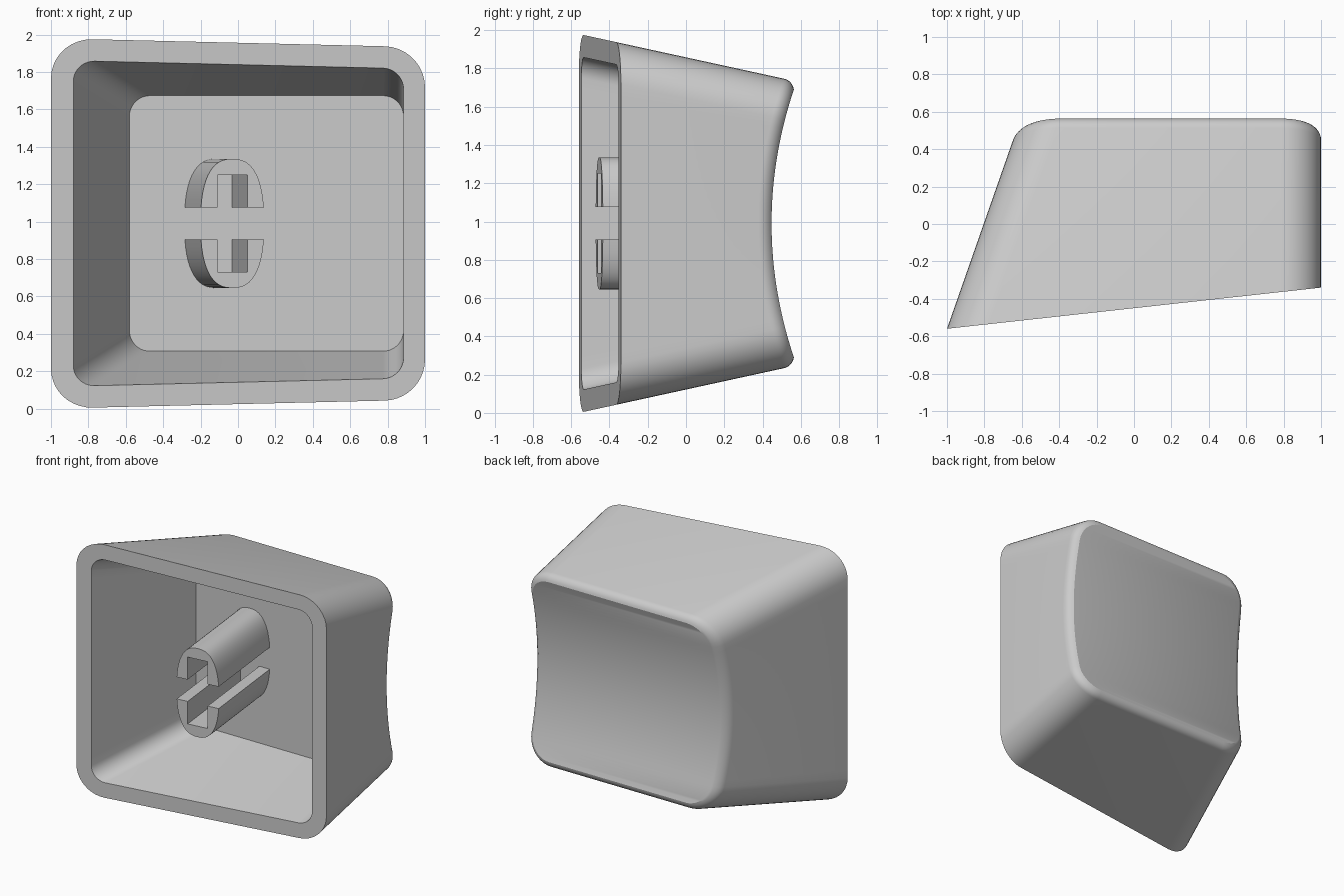
import bpy
import math

if "Cube" in bpy.data.objects:
    bpy.data.objects.remove(bpy.data.objects["Cube"])

MID = 0.99          # height of the mirror plane
CEILING = 0.31      # depth of the cavity floor

grey = bpy.data.materials.new("light grey plastic")
grey.use_nodes = True
grey.diffuse_color = (0.6, 0.6, 0.6, 1)
grey.node_tree.nodes["Principled BSDF"].inputs["Base Color"].default_value = (0.6, 0.6, 0.6, 1)


def make(name, verts, faces):
    mesh = bpy.data.meshes.new(name)
    mesh.from_pydata(verts, [], faces)
    mesh.materials.append(grey)
    obj = bpy.data.objects.new(name, mesh)
    bpy.context.collection.objects.link(obj)
    bpy.ops.object.select_all(action="DESELECT")
    obj.select_set(True)
    bpy.context.view_layer.objects.active = obj
    bpy.ops.object.mode_set(mode="EDIT")
    bpy.ops.mesh.select_all(action="SELECT")
    bpy.ops.mesh.normals_make_consistent(inside=False)
    bpy.ops.object.mode_set(mode="OBJECT")
    bpy.ops.object.shade_smooth_by_angle(angle=math.radians(30))
    return obj


def rim_plane(x, z):
    return -0.45 + 0.11 * x


def dish(x, z):
    return 0.447 + (z - MID) ** 2 / 4.2


ARC, SIDE = 10, 24


def section_point(i, y, wall):
    """Point i of the rounded cross-section at depth y; first half right, second half left."""
    left, right, half, radius, inset = wall
    n = 2 * ARC + SIDE
    on_right = i < n
    k = i if on_right else 2 * n - 1 - i
    r = radius - inset
    x0 = left + 0.35 * (y + 0.56) + inset + r
    x1 = right - inset - r
    h = half - 0.218 * (y + 0.56) - inset - r
    if k < ARC:
        a, zc = -math.pi / 2 * (1 - k / ARC), -h
    elif k < ARC + SIDE:
        a, zc = 0, -h + 2 * h * (k - ARC) / SIDE
    else:
        a, zc = math.pi / 2 * (k - ARC - SIDE) / (ARC - 1), h
    dx = r * math.cos(a)
    return (x1 + dx if on_right else x0 - dx, y, MID + zc + r * math.sin(a))


def ring(wall, surface, offset=0.0):
    """Cross-section whose points slide along the walls until they meet a surface."""
    points = []
    for i in range(2 * (2 * ARC + SIDE)):
        y = 0.0
        for _ in range(12):
            p = section_point(i, y, wall)
            y = surface(p[0], p[2]) + offset
        points.append(section_point(i, y, wall))
    return points


def outer(inset=0.0):
    return (-1.0, 1.0, 0.99, 0.215, inset)


inner = (-0.885, 0.885, 0.873, 0.11, 0.0)

# Shell: cavity floor, cavity wall, rim, outer wall, rounded dish edge
rings = [ring(inner, lambda x, z: CEILING), ring(inner, rim_plane), ring(outer(), rim_plane)]
for step in range(7):
    a = math.radians(10 * step)
    rings.append(ring(outer(0.09 * (1 - math.cos(a))), dish,
                      -0.07 * (1 - math.sin(a) / math.sin(math.radians(60)))))
count = len(rings[0])
verts = [p for r in rings for p in r]
faces = [tuple(range(count))]
for s in range(len(rings) - 1):
    for i in range(count):
        j = (i + 1) % count
        faces.append((s * count + i, s * count + j, (s + 1) * count + j, (s + 1) * count + i))

# Dish: straight strips from the right edge to the left edge
base = (len(rings) - 1) * count
for i in range(count // 2 - 1):
    faces.append((base + i, base + i + 1, base + count - 2 - i, base + count - 1 - i))
make("keycap_shell", verts, faces)

# Socket: two U-shaped prongs set square to the sloping rim
start = math.asin((0.085 / 0.345) ** 1.25)
profile = []
for k in range(25):
    a = start + (math.pi - 2 * start) * k / 24
    c = math.cos(a)
    profile.append((math.copysign(0.17 * abs(c) ** 0.8, c), 0.345 * math.sin(a) ** 0.8))
profile += [(-0.08, 0.085), (-0.08, 0.26), (0.08, 0.26), (0.08, 0.085)]

for name, sign in (("upper_socket_prong", 1), ("lower_socket_prong", -1)):
    front, back = [], []
    for px, pz in profile:
        x, z = px - 0.03, MID + sign * pz
        y = rim_plane(x, z)
        front.append((x, y, z))
        back.append((x - 0.11 * (CEILING + 0.02 - y), CEILING + 0.02, z))
    n = len(profile)
    sides = [(i, (i + 1) % n, n + (i + 1) % n, n + i) for i in range(n)]
    make(name, front + back, sides + [tuple(range(n)), tuple(range(n, 2 * n))])
